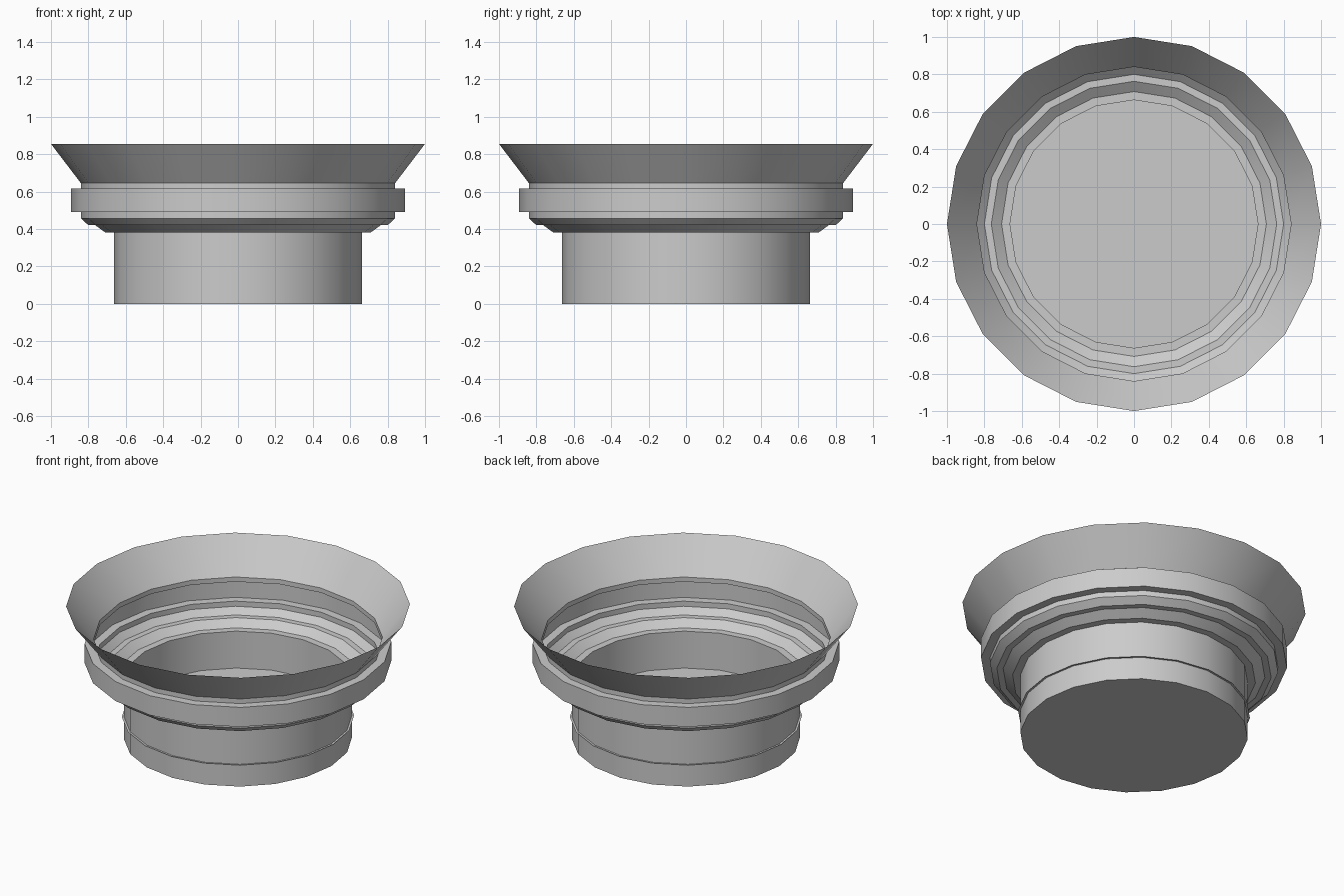
import bpy, bmesh, math

if "Cube" in bpy.data.objects:
    bpy.data.objects.remove(bpy.data.objects["Cube"])

SIDES = 20


def lathe(name, profile, cap_bottom=False):
    """Revolve an (r, z) profile into an open 20-sided shell."""
    bm = bmesh.new()
    rings = []
    for r, z in profile:
        rings.append([bm.verts.new((r * math.cos(math.tau * i / SIDES),
                                    r * math.sin(math.tau * i / SIDES), z))
                      for i in range(SIDES)])
    for a, b in zip(rings, rings[1:]):
        for i in range(SIDES):
            j = (i + 1) % SIDES
            bm.faces.new((a[i], a[j], b[j], b[i]))
    if cap_bottom:
        face = bm.faces.new(rings[0])
        if len(rings) > 1:
            face.normal_flip()
    mesh = bpy.data.meshes.new(name)
    bm.to_mesh(mesh)
    bm.free()
    obj = bpy.data.objects.new(name, mesh)
    bpy.context.collection.objects.link(obj)
    bpy.ops.object.select_all(action='DESELECT')
    obj.select_set(True)
    bpy.context.view_layer.objects.active = obj
    bpy.ops.object.shade_smooth_by_angle(angle=math.radians(30))
    return obj


# Thin shell: base drum, stepped shoulder, raised band and flared rim
lathe("flared_housing", [
    (0.663, 0.0), (0.663, 0.38),
    (0.708, 0.38), (0.763, 0.42),
    (0.80, 0.42), (0.84, 0.457),
    (0.84, 0.49), (0.892, 0.49),
    (0.892, 0.615), (0.84, 0.615),
    (0.84, 0.645), (1.0, 0.855),
], cap_bottom=True)

# Flat inner floor whose edge pokes slightly through the drum wall
lathe("inner_floor", [(0.676, 0.143)], cap_bottom=True)
